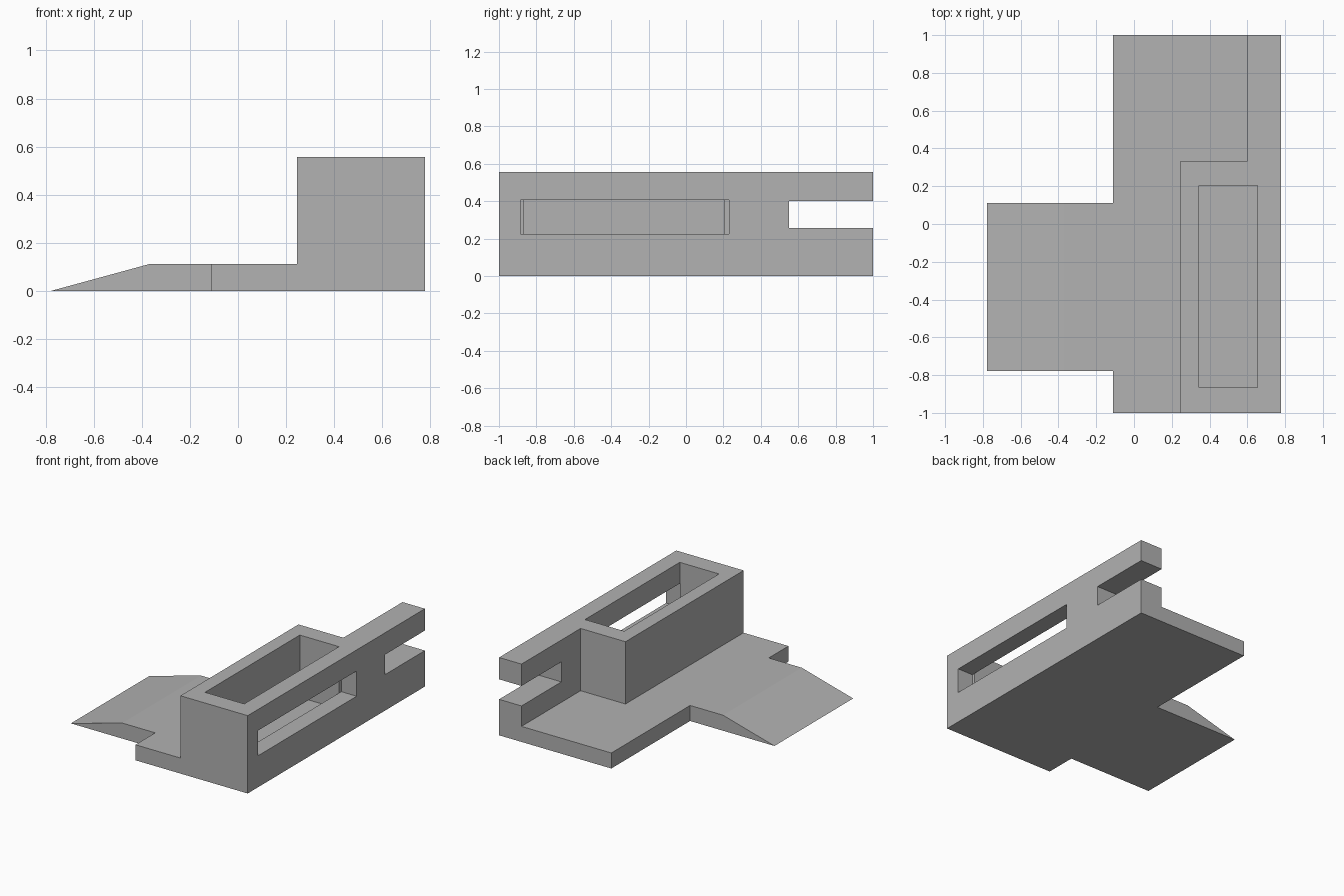
import bpy
import bmesh
from mathutils import Vector

default = bpy.data.objects.get("Cube")
if default:
    bpy.data.objects.remove(default, do_unlink=True)

grey = bpy.data.materials.new("plain grey")
grey.use_nodes = True
grey.diffuse_color = (0.445, 0.445, 0.445, 1)
grey.node_tree.nodes["Principled BSDF"].inputs["Base Color"].default_value = grey.diffuse_color


def prism(name, profile, offset):
    """Solid made by extruding a closed profile along an offset."""
    bm = bmesh.new()
    face = bm.faces.new([bm.verts.new(p) for p in profile])
    swept = bmesh.ops.extrude_face_region(bm, geom=[face])["geom"]
    verts = [g for g in swept if isinstance(g, bmesh.types.BMVert)]
    bmesh.ops.translate(bm, verts=verts, vec=Vector(offset))
    bmesh.ops.recalc_face_normals(bm, faces=bm.faces)
    mesh = bpy.data.meshes.new(name)
    bm.to_mesh(mesh)
    bm.free()
    mesh.materials.append(grey)
    obj = bpy.data.objects.new(name, mesh)
    bpy.context.scene.collection.objects.link(obj)
    return obj


def box(name, x, y, z):
    corners = [(x[0], y[0]), (x[1], y[0]), (x[1], y[1]), (x[0], y[1])]
    return prism(name, [(a, b, z[0]) for a, b in corners], (0, 0, z[1] - z[0]))


def combine(target, tool, operation):
    """Apply a boolean and discard the helper."""
    tool.hide_render = True
    mod = target.modifiers.new(operation.title(), "BOOLEAN")
    mod.operation = operation
    mod.solver = "EXACT"
    mod.object = tool
    bpy.context.view_layer.objects.active = target
    bpy.ops.object.modifier_apply(modifier=mod.name)
    bpy.data.objects.remove(tool, do_unlink=True)


LEFT, RIGHT, BLOCK, ARM = -0.11, 0.777, 0.245, 0.6
BASE, TOP = 0.111, 0.556

# Upright block with the thin rear arm
outline = [(BLOCK, -1), (RIGHT, -1), (RIGHT, 1), (ARM, 1), (ARM, 0.333), (BLOCK, 0.333)]
body = prism("bracket_body", [(x, y, 0) for x, y in outline], (0, 0, TOP))

# Base plate and wedge ramp
combine(body, box("base_plate", (LEFT, 0.7), (-1, 1), (0, BASE)), "UNION")
wedge = [(-0.777, 0), (0, 0), (0, BASE), (-0.37, BASE)]
combine(body, prism("ramp", [(x, -0.777, z) for x, z in wedge], (0, 0.888, 0)), "UNION")

# Open-topped pocket, side window and rear slot
combine(body, box("pocket", (0.345, 0.655), (-0.865, 0.205), (BASE, 0.7)), "DIFFERENCE")
combine(body, box("window", (0.655, 0.9), (-0.885, 0.23), (0.225, 0.405)), "DIFFERENCE")
combine(body, box("arm_slot", (0.5, 0.9), (0.55, 1.1), (0.257, 0.4)), "DIFFERENCE")
